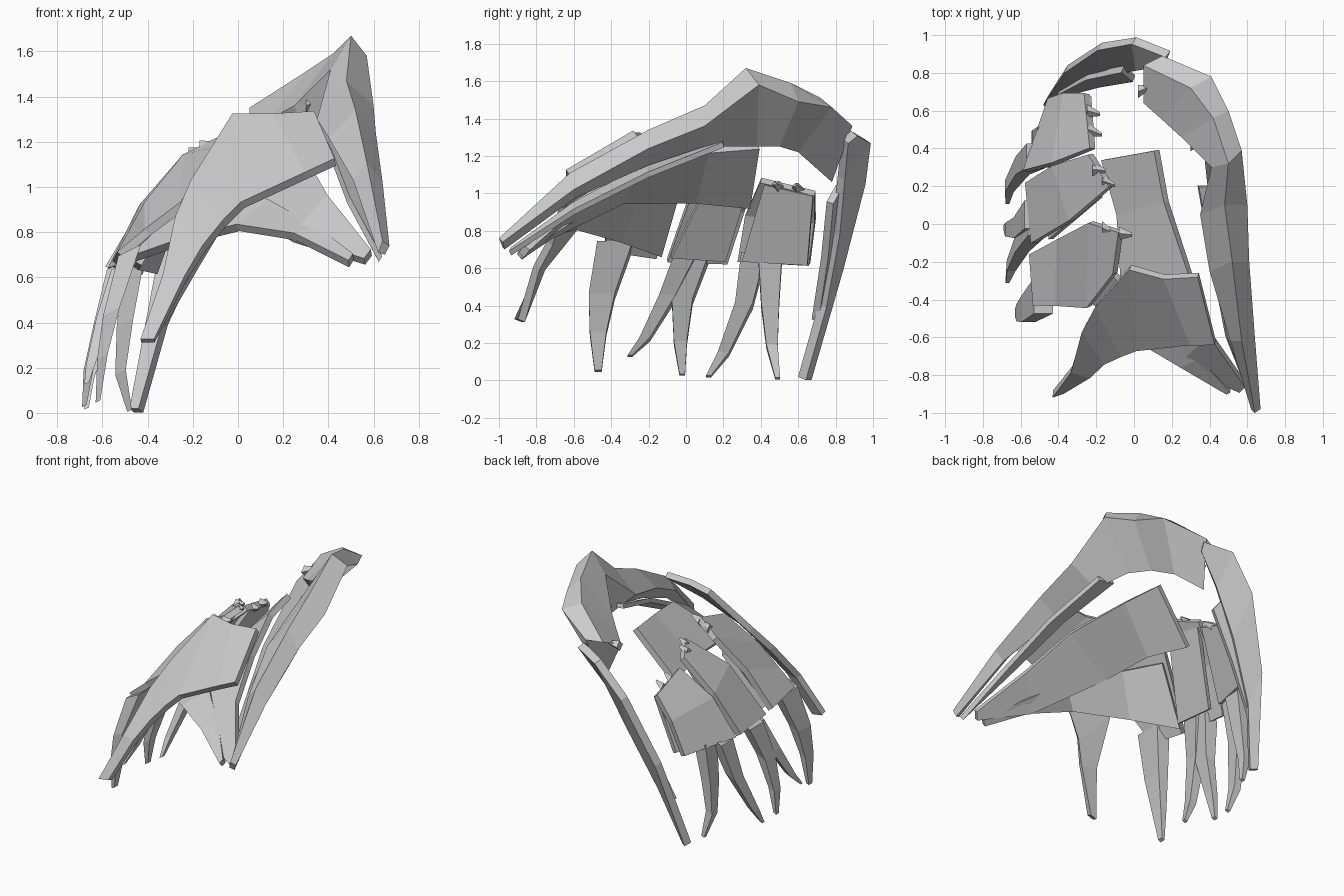
import bpy
import bmesh
import random
from mathutils import Vector

random.seed(4)
if "Cube" in bpy.data.objects:
    bpy.data.objects.remove(bpy.data.objects["Cube"], do_unlink=True)

# One flat stone colour for every part
stone = bpy.data.materials.new("grey_stone")
stone.use_nodes = True
grey = (.6, .6, .6, 1)
stone.diffuse_color = grey
stone.node_tree.nodes["Principled BSDF"].inputs["Base Color"].default_value = grey


def finish(name, bm):
    """Turn a bmesh into a named flat-shaded object."""
    bmesh.ops.recalc_face_normals(bm, faces=bm.faces)
    mesh = bpy.data.meshes.new(name)
    bm.to_mesh(mesh)
    bm.free()
    obj = bpy.data.objects.new(name, mesh)
    bpy.context.scene.collection.objects.link(obj)
    mesh.materials.append(stone)
    return obj


def loft(name, rings):
    """Closed, capped solid through a list of equal-sized rings."""
    bm = bmesh.new()
    rows = [[bm.verts.new(point) for point in ring] for ring in rings]
    count = len(rows[0])
    for near, far in zip(rows, rows[1:]):
        for i in range(count):
            j = (i + 1) % count
            bm.faces.new((near[i], near[j], far[j], far[i]))
    bm.faces.new(rows[0])
    bm.faces.new(rows[-1][::-1])
    return finish(name, bm)


def sheet(name, first_rail, second_rail, thickness=.04):
    """Thick curved plate stretched between two rails."""
    bm = bmesh.new()
    first = [bm.verts.new(point) for point in first_rail]
    second = [bm.verts.new(point) for point in second_rail]
    for i in range(len(first) - 1):
        bm.faces.new((first[i], first[i + 1], second[i + 1], second[i]))
    obj = finish(name, bm)
    solid = obj.modifiers.new("thickness", "SOLIDIFY")
    solid.thickness = thickness
    solid.offset = 0
    return obj


def claw(name, path, width, depth=.1):
    """Four-sided spike that narrows along its path."""
    rings = []
    for i, point in enumerate(path):
        scale = 1 - .8 * i / (len(path) - 1)
        across = Vector((0, width * scale / 2, 0))
        out = Vector((depth * scale / 2, 0, depth * scale / 4))
        centre = Vector(point)
        rings.append([centre - across - out, centre + across - out,
                      centre + across + out, centre - across + out])
    return loft(name, rings)


def shards(name, spots, size=.07):
    """Small broken teeth along a torn edge."""
    for number, spot in enumerate(spots):
        base = Vector(spot)
        tip = base + Vector((size, random.uniform(-size, size) / 2, size / 3))
        rings = []
        for centre, radius in ((base, size / 2), (tip, size / 7)):
            rings.append([centre + Vector((0, radius, 0)),
                          centre + Vector((0, 0, radius)),
                          centre + Vector((0, -radius, 0)),
                          centre + Vector((0, 0, -radius))])
        loft(f"{name}_{number}", rings)


# Great arch: ridge, outer edge, undercut lower edge and inner edge per station
loft("great_arch", [
    [(.64, -1, .76), (.67, -.98, .74), (.65, -.97, .7), (.62, -.98, .71)],
    [(.57, -.62, 1.11), (.64, -.6, 1.02), (.57, -.6, .97), (.51, -.62, 1.03)],
    [(.52, -.2, 1.34), (.61, -.2, 1.24), (.47, -.2, 1.15), (.4, -.25, 1.22)],
    [(.48, .1, 1.47), (.6, .1, 1.36), (.4, .1, 1.25), (.35, .05, 1.3)],
    [(.5, .32, 1.67), (.57, .39, 1.58), (.37, .38, 1.25), (.41, .3, 1.52)],
    [(.42, .56, 1.59), (.5, .6, 1.49), (.28, .5, 1.25), (.25, .46, 1.36)],
    [(.3, .72, 1.51), (.41, .78, 1.46), (.17, .6, 1.22), (.14, .56, 1.3)],
    [(.05, .84, 1.35), (.15, .89, 1.36), (.08, .78, 1.06), (.05, .64, 1.26)],
])
sheet("arch_inner_sliver",
      [(.34, .2, 1.28), (.41, -.2, 1.15), (.49, -.6, .94), (.62, -.93, .7)],
      [(.46, .2, 1.26), (.53, -.2, 1.1), (.57, -.6, .9), (.63, -.94, .68)], .03)

# Rear claw hanging from the back of the arch
sheet("rear_claw",
      [(.18, .9, 1.32), (0, .97, 1.28), (-.18, .94, 1.06), (-.36, .82, .6), (-.47, .65, .01)],
      [(.16, .85, 1.28), (.02, .83, 1.08), (-.14, .8, .78), (-.32, .73, .4), (-.43, .62, .01)],
      .05)
sheet("rear_inner_claw",
      [(-.06, .82, 1.04), (-.25, .78, .7), (-.4, .7, .32)],
      [(0, .77, .95), (-.18, .74, .65), (-.37, .69, .32)])

# Front shield sweeping down into a single claw
sheet("front_shield",
      [(.34, -.27, 1.32), (.16, -.28, 1.31), (-.02, -.23, 1.31),
       (-.2, -.43, 1.02), (-.27, -.56, .86), (-.33, -.77, .6), (-.43, -.9, .32)],
      [(.43, -.63, 1.11), (.3, -.63, 1.05), (.02, -.66, .92),
       (-.06, -.69, .84), (-.15, -.73, .73), (-.23, -.8, .6), (-.37, -.88, .32)])

# Crown plate that tapers to a spike beside the arch tip
sheet("crown_plate",
      [(.12, .39, 1.25), (.17, .12, 1.23), (.3, -.27, 1.13), (.4, -.58, .95), (.59, -.85, .71)],
      [(-.16, .34, .93), (-.08, .05, .96), (-.06, -.34, .96), (.24, -.73, .77), (.56, -.88, .67)])

# Lower plate and the second spike that forms its underside
sheet("lower_plate",
      [(-.54, -.16, .66), (-.4, -.08, .92), (-.23, .01, 1.13), (-.07, -.04, 1.21)],
      [(-.52, -.43, .7), (-.4, -.43, .8), (-.24, -.44, .92), (-.1, -.26, 1.16)])
sheet("lower_spike",
      [(-.27, -.04, 1.02), (-.12, -.25, 1), (.14, -.5, .93), (.35, -.7, .81), (.51, -.88, .69)],
      [(-.5, -.14, .67), (-.27, -.36, .75), (0, -.6, .82), (.25, -.75, .78), (.49, -.89, .66)])

# Side plates, each with a steeper inner wall
sheet("middle_plate",
      [(-.23, .37, 1.13), (-.42, .31, .91), (-.56, .22, .63)],
      [(-.12, .2, 1.17), (-.33, .02, .98), (-.53, -.1, .64)])
sheet("middle_inner_wall",
      [(-.24, .35, 1.1), (-.45, .21, .64)],
      [(-.18, .14, 1.1), (-.44, -.08, .66)], .03)
sheet("back_plate",
      [(-.25, .69, 1), (-.36, .69, .85), (-.44, .66, .62)],
      [(-.22, .4, 1.07), (-.42, .32, .89), (-.57, .28, .64)])
sheet("back_inner_wall",
      [(-.24, .68, .99), (-.37, .65, .62)],
      [(-.22, .42, 1.05), (-.46, .3, .64)], .03)

# Claws below the side plates
claw("lower_plate_claw",
     [(-.48, -.38, .72), (-.56, -.45, .45), (-.6, -.47, .25), (-.62, -.47, .05)], .19)
claw("middle_front_claw",
     [(-.51, 0, .66), (-.59, -.1, .44), (-.65, -.22, .22), (-.67, -.3, .13)], .12)
claw("middle_back_claw",
     [(-.53, .05, .66), (-.6, -.02, .42), (-.66, -.03, .2), (-.68, -.02, .03)], .15)
claw("back_front_claw",
     [(-.52, .36, .66), (-.59, .31, .4), (-.66, .2, .14), (-.67, .12, .02)], .13)
claw("back_rear_claw",
     [(-.46, .45, .68), (-.5, .45, .4), (-.52, .46, .18), (-.48, .49, .01)], .13)

# Torn edges
shards("back_shard", [(-.25, .6, 1.02), (-.24, .5, 1.03)])
shards("middle_shard", [(-.22, .29, 1.14), (-.17, .23, 1.15)])
shards("lower_shard", [(-.17, -.02, 1.17), (-.08, -.05, 1.19)])
shards("arch_shard", [(.02, .7, 1.28), (.3, .42, 1.36)])
